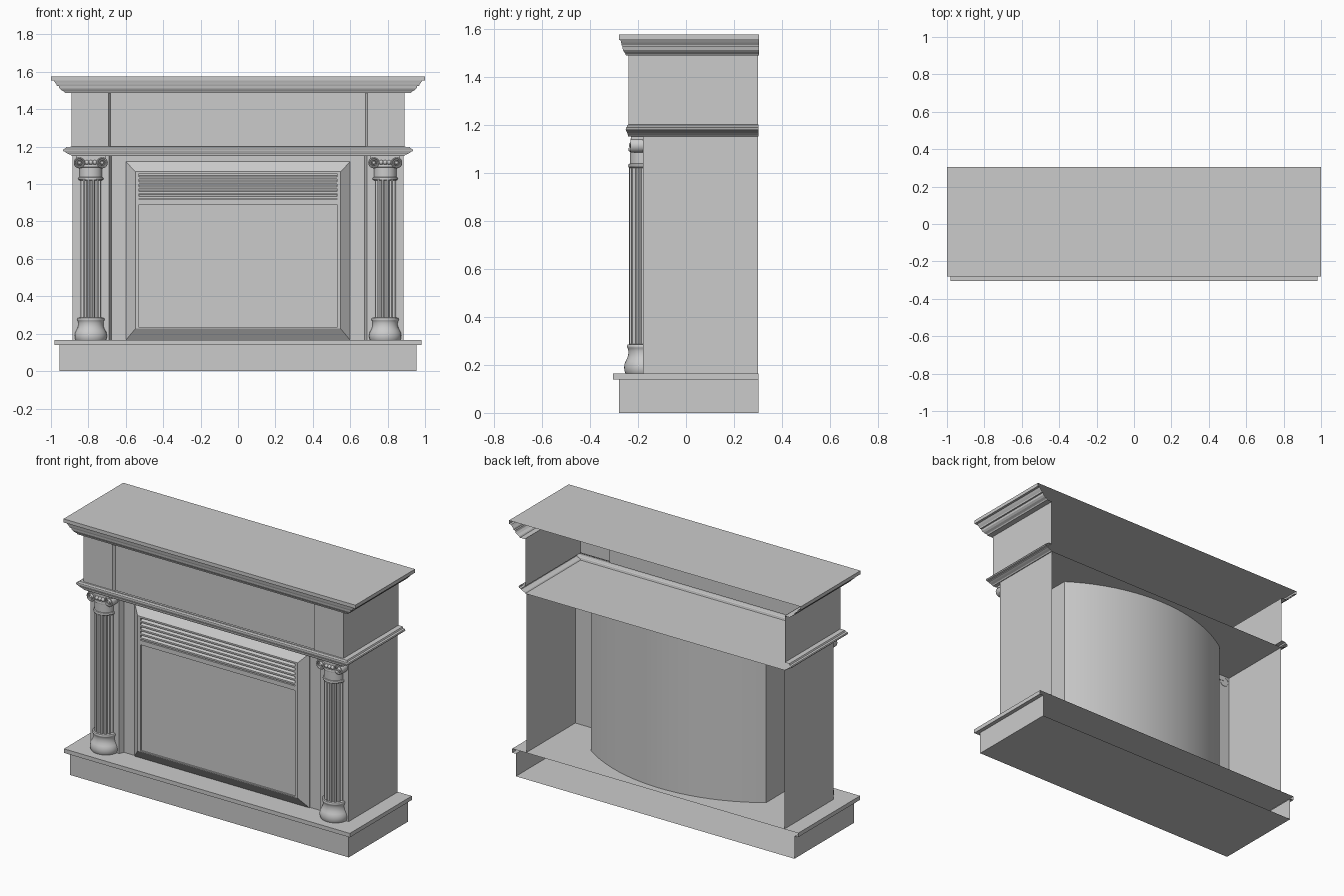
import bpy, bmesh, math
from mathutils import Vector

if "Cube" in bpy.data.objects:
    bpy.data.objects.remove(bpy.data.objects["Cube"])


def make(name, verts, faces, smooth=None):
    me = bpy.data.meshes.new(name)
    me.from_pydata(verts, [], faces)
    bm = bmesh.new()
    bm.from_mesh(me)
    bmesh.ops.recalc_face_normals(bm, faces=bm.faces)
    bm.to_mesh(me)
    bm.free()
    ob = bpy.data.objects.new(name, me)
    bpy.context.collection.objects.link(ob)
    if smooth:
        bpy.ops.object.select_all(action='DESELECT')
        ob.select_set(True)
        bpy.context.view_layer.objects.active = ob
        bpy.ops.object.shade_smooth_by_angle(angle=math.radians(smooth))
    return ob


def loft(name, rows, closed=False, caps=(), smooth=None):
    """Skin equal-length rows of points; caps lists the rows to fill."""
    n = len(rows[0])
    verts = [p for r in rows for p in r]
    faces = []
    for i in range(len(rows) - 1):
        for j in range(n if closed else n - 1):
            k = (j + 1) % n
            faces.append((i * n + j, i * n + k, (i + 1) * n + k, (i + 1) * n + j))
    for c in caps:
        c %= len(rows)
        faces.append(tuple(range(c * n, c * n + n)))
    return make(name, verts, faces, smooth)


def moulding(name, profile, back, caps=()):
    """Profile of (half width, front y, z) wrapped round three sides, open at the back."""
    rows = [[(-w, back, z), (-w, f, z), (w, f, z), (w, back, z)] for w, f, z in profile]
    return loft(name, rows, caps=caps)


def wall(name, half_plan, z0, z1, smooth=None):
    """Upright wall from a half plan on the right, mirrored to the left."""
    plan = half_plan + [(-x, y) for x, y in reversed(half_plan) if x > 1e-6]
    return loft(name, [[(x, y, z) for x, y in plan] for z in (z0, z1)], smooth=smooth)


def box(name, x0, x1, y0, y1, z0, z1, tilt=0.0):
    rows = [[(x0, y0, z - tilt), (x1, y0, z - tilt), (x1, y1, z + tilt), (x0, y1, z + tilt)] for z in (z0, z1)]
    return loft(name, rows, closed=True, caps=(0, -1))


# Hearth base with overhanging slab
moulding("hearth_base", [(.955, -.28, 0), (.955, -.28, .14), (.98, -.305, .14), (.98, -.305, .165)],
         .302, caps=(0, -1))

# Main surround: sides, pilasters and recessed front panel
wall("surround_body", [(.885, .3), (.885, -.18), (.69, -.18), (.677, -.15)], .165, 1.15)

# Middle moulding with shelf
moulding("middle_moulding", [(.89, -.24, 1.15), (.895, -.242, 1.156), (.91, -.243, 1.162), (.92, -.246, 1.167),
                             (.922, -.248, 1.172), (.933, -.25, 1.175), (.936, -.251, 1.181),
                             (.933, -.25, 1.187), (.922, -.247, 1.19), (.918, -.245, 1.198), (.89, -.24, 1.2)],
         .302, caps=(0,))

# Frieze with recessed centre panel
wall("frieze", [(.89, .3), (.89, -.24), (.693, -.24), (.683, -.225)], 1.195, 1.49)

# Cornice and mantel top
moulding("mantel_cornice", [(.89, -.24, 1.488), (.925, -.25, 1.488), (.93, -.252, 1.495), (.945, -.257, 1.502),
                            (.955, -.263, 1.512), (.958, -.265, 1.524), (.968, -.265, 1.524), (.97, -.268, 1.532),
                            (.978, -.27, 1.542), (.985, -.273, 1.553), (1, -.28, 1.553), (1, -.28, 1.575)],
         .305, caps=(-1,))

# Curved firebox shell behind the front panel
sag = .185
R = (.36 + sag * sag) / (2 * sag)
a0 = math.asin(.6 / R)
arc = [(R * math.sin(a0 * (1 - i / 10)), .073 + sag - R + R * math.cos(a0 * (1 - i / 10))) for i in range(11)]
wall("firebox_shell", [(.6, -.15)] + arc, .165, 1.15, smooth=30)

# Insert frame: bevelled surround, then the flat front bars
frame = [(.6, .165, 1.12, -.15), (.6, .165, 1.12, -.157), (.548, .228, 1.066, -.2), (.53, .232, 1.056, -.2),
         (.53, .232, 1.056, -.165)]
loft("insert_frame", [[(-w, y, a), (w, y, a), (w, y, b), (-w, y, b)] for w, a, b, y in frame], closed=True)
box("frame_crossbar", -.53, .53, -.2, -.165, .89, .918)
box("glass_panel", -.53, .53, -.19, -.18, .232, .89)

# Vent louvres
box("vent_back", -.53, .53, -.17, -.165, .918, 1.056)
for i in range(5):
    z = .932 + i * .026
    box("vent_slat", -.53, .53, -.197, -.17, z - .004, z + .006, tilt=.005)


# Half-round columns
def half_lathe(name, cx, profile, smooth=40):
    n = 28
    return loft(name, [[(cx + r * math.cos(math.pi * (1 + i / n)), -.18 + .9 * r * math.sin(math.pi * (1 + i / n)), z)
                        for i in range(n + 1)] for r, z in profile], caps=(-1,), smooth=smooth)


def flute(t):
    # Concave channels between narrow flat fillets
    u = (t * 7.0) % 1.0
    return .06 if u < .2 or u > .8 else .06 - .009 * math.sin(math.pi * (u - .2) / .6)


def volute(cx, sx):
    prof = [(.03, -.178), (.03, -.228), (.027, -.232), (.023, -.232), (.02, -.226), (.017, -.226),
            (.014, -.231), (.011, -.226), (.008, -.232), (.003, -.234)]
    rows = [[(cx + sx * .061 + r * math.cos(2 * math.pi * i / 20), y, 1.114 + r * math.sin(2 * math.pi * i / 20))
             for i in range(20)] for r, y in prof]
    loft("capital_scroll", rows, closed=True, caps=(-1,), smooth=40)


for side in (-1, 1):
    cx = side * .787
    half_lathe("column_base", cx, [(.08, .165), (.085, .175), (.086, .19), (.084, .205), (.078, .217), (.071, .23),
                                   (.067, .245), (.067, .258), (.069, .268), (.072, .272), (.073, .278),
                                   (.07, .284), (.06, .286)])
    pts = [(i / 84, flute(i / 84)) for i in range(85)]
    loft("column_shaft", [[(cx + r * math.cos(math.pi * (1 + t)), -.18 + .95 * r * math.sin(math.pi * (1 + t)), z)
                           for t, r in pts] for z in (.28, 1.03)], smooth=30)
    half_lathe("column_neck", cx, [(.058, 1.02), (.065, 1.021), (.068, 1.028), (.065, 1.036), (.06, 1.038),
                                   (.06, 1.088), (.065, 1.09), (.067, 1.097), (.064, 1.105)])
    for s in (-1, 1):
        volute(cx, s)
    # Capital band, top plate and egg ornaments
    box("capital_band", cx - .062, cx + .062, -.225, -.178, 1.118, 1.144)
    box("capital_plate", cx - .08, cx + .08, -.23, -.178, 1.138, 1.15)
    for k in (-1, 0, 1):
        bm = bmesh.new()
        bmesh.ops.create_uvsphere(bm, u_segments=12, v_segments=8, radius=.012)
        bmesh.ops.translate(bm, verts=bm.verts, vec=Vector((cx + k * .021, -.226, 1.116)))
        me = bpy.data.meshes.new("capital_egg")
        bm.to_mesh(me)
        bm.free()
        me.shade_smooth()
        bpy.context.collection.objects.link(bpy.data.objects.new("capital_egg", me))
